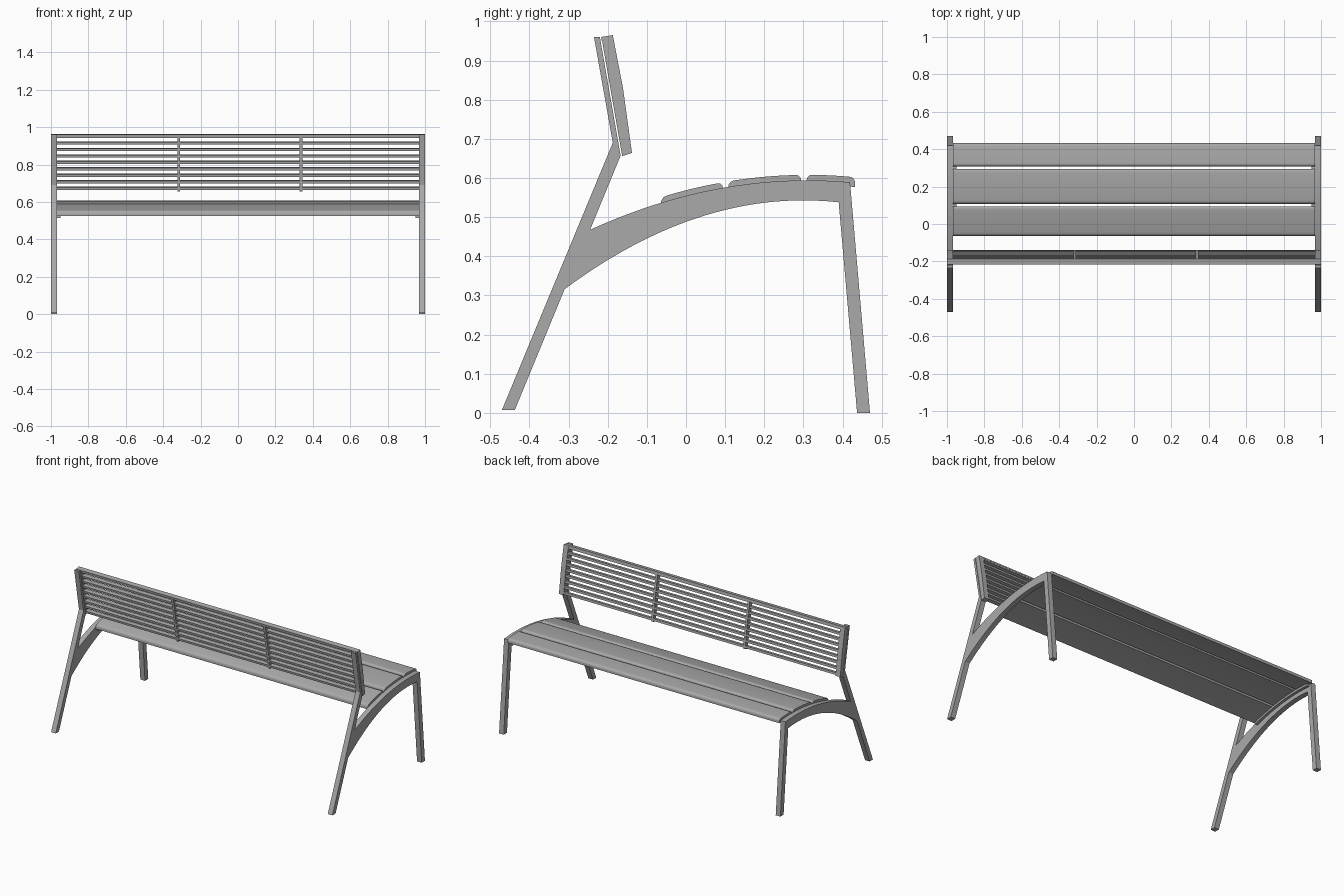
import bpy, bmesh, math
from mathutils import Vector

cube = bpy.data.objects.get("Cube")
if cube:
    bpy.data.objects.remove(cube)

grey = bpy.data.materials.new("satin grey")
grey.use_nodes = True
colour = (0.4, 0.4, 0.4, 1)
grey.diffuse_color = colour
grey.node_tree.nodes["Principled BSDF"].inputs["Base Color"].default_value = colour


def extrude(name, profile, x0, x1, smooth=False):
    """Extrude a (y, z) outline between two x positions."""
    bm = bmesh.new()
    face = bm.faces.new([bm.verts.new((x0, y, z)) for y, z in profile])
    out = bmesh.ops.extrude_face_region(bm, geom=[face])
    moved = [v for v in out["geom"] if isinstance(v, bmesh.types.BMVert)]
    bmesh.ops.translate(bm, verts=moved, vec=(x1 - x0, 0, 0))
    bmesh.ops.recalc_face_normals(bm, faces=bm.faces)
    mesh = bpy.data.meshes.new(name)
    bm.to_mesh(mesh)
    bm.free()
    mesh.materials.append(grey)
    obj = bpy.data.objects.new(name, mesh)
    bpy.context.collection.objects.link(obj)
    if smooth:
        bpy.ops.object.select_all(action="DESELECT")
        obj.select_set(True)
        bpy.context.view_layer.objects.active = obj
        bpy.ops.object.shade_smooth_by_angle(angle=math.radians(30))
    return obj


def span(a, b, n):
    return [a + (b - a) * i / n for i in range(n + 1)]


def arc_top(y):
    return 0.594 - 0.41 * (y - 0.31) ** 2


def arc_under(y):
    return 0.543 - 0.61 * (y - 0.3) ** 2


INNER = 0.967

# Side frame outline: rear leg, arched seat beam, front leg and back post
frame = [(-0.47, 0.008), (-0.437, 0.008)]
frame += [(y, arc_under(y)) for y in span(-0.31, 0.39, 20)]
frame += [(0.437, 0), (0.47, 0)]
frame += [(y, arc_top(y)) for y in span(0.419, -0.245, 20)]
frame += [(-0.167, 0.657), (-0.22, 0.96), (-0.235, 0.96), (-0.187, 0.69)]

# Seat support strip under the planks
strip = [(y, arc_top(y) - 0.006) for y in span(-0.055, 0.405, 12)]
strip += [(y, arc_top(y) - 0.024) for y in span(0.405, -0.055, 12)]

# Backrest strap outline
strap = [(-0.163, 0.656), (-0.138, 0.664), (-0.161, 0.83), (-0.187, 0.965), (-0.216, 0.96)]

for side, s in (("left", 1), ("right", -1)):
    extrude(side + "_side_frame", frame, s * INNER, s, True)
    extrude(side + "_seat_support", strip, s * 0.95, s * INNER, True)
    extrude(side + "_back_end_strap", strap, s * INNER, s)
for i, x in enumerate((-0.317, 0.337)):
    extrude(f"back_middle_strap_{i + 1}", strap, x - 0.007, x + 0.007)


def plank(name, a, b):
    """Curved plank following the arch, with rounded upper edges."""
    r = 0.014
    pts = [(a, arc_top(a) - 0.011)]
    for t in span(0, math.pi / 2, 5):
        y = a + r * (1 - math.cos(t))
        pts.append((y, arc_top(y) + r * math.sin(t)))
    pts += [(y, arc_top(y) + r) for y in span(a + r, b - r, 10)[1:-1]]
    for t in span(math.pi / 2, 0, 5):
        y = b - r * (1 - math.cos(t))
        pts.append((y, arc_top(y) + r * math.sin(t)))
    pts += [(y, arc_top(y) - 0.011) for y in span(b, a, 10)[:-1]]
    extrude(name, pts, -INNER, INNER, True)


plank("rear_seat_plank", -0.064, 0.094)
plank("middle_seat_plank", 0.108, 0.294)
plank("front_seat_plank", 0.308, 0.432)

# Backrest slats spaced up the leaning straps
low, high = Vector((-0.138, 0.664)), Vector((-0.187, 0.965))
up = (high - low).normalized()
back = Vector((-up.y, up.x))
for i in range(9):
    c = low.lerp(high, (0.012 + 0.0345 * i) / 0.301) + back * 0.001
    half = up * 0.007
    quad = [c - half, c + half, c + half + back * 0.024, c - half + back * 0.024]
    extrude(f"back_slat_{i + 1}", [tuple(p) for p in quad], -0.99, 0.99)

# Flat rail closing the top of the backrest
rail = [high, high - up * 0.01, high - up * 0.01 + back * 0.03, high + back * 0.03]
extrude("back_top_rail", [tuple(p) for p in rail], -1, 1)
